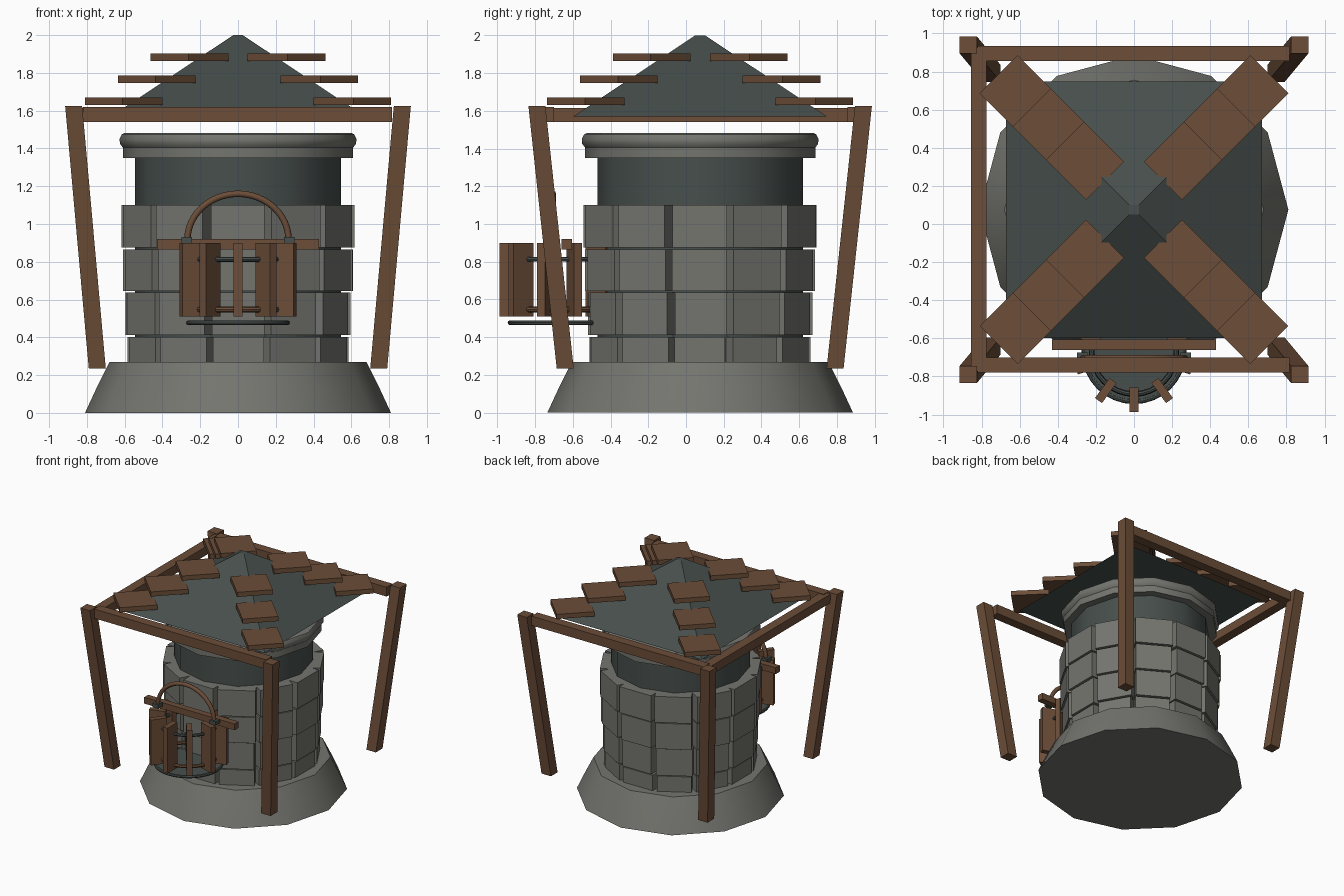
import bpy, bmesh, math, random
from mathutils import Vector, Matrix

if "Cube" in bpy.data.objects:
    bpy.data.objects.remove(bpy.data.objects["Cube"])

random.seed(4)
CY = 0.075                     # well centre
BY = -0.67                     # bucket centre


def material(name, col):
    m = bpy.data.materials.new(name)
    m.diffuse_color = (*col, 1)
    m.use_nodes = True
    m.node_tree.nodes["Principled BSDF"].inputs["Base Color"].default_value = m.diffuse_color
    return m


STONE = material("grey stone", (0.175, 0.178, 0.158))
DARK = material("dark slate", (0.062, 0.078, 0.073))
WOOD = material("brown wood", (0.15, 0.075, 0.04))


def finish(name, bm, mat, smooth=None):
    bmesh.ops.recalc_face_normals(bm, faces=bm.faces)
    me = bpy.data.meshes.new(name)
    bm.to_mesh(me)
    bm.free()
    me.materials.append(mat)
    ob = bpy.data.objects.new(name, me)
    bpy.context.collection.objects.link(ob)
    if smooth:
        bpy.ops.object.select_all(action='DESELECT')
        ob.select_set(True)
        bpy.context.view_layer.objects.active = ob
        bpy.ops.object.shade_smooth_by_angle(angle=math.radians(smooth))
    return ob


def add_box(bm, size, matrix):
    bmesh.ops.create_cube(bm, size=1, matrix=matrix @ Matrix.Diagonal((*size, 1)))


def box(name, lo, hi, mat):
    lo, hi = Vector(lo), Vector(hi)
    bm = bmesh.new()
    add_box(bm, hi - lo, Matrix.Translation((lo + hi) / 2))
    return finish(name, bm, mat)


def lathe(name, profile, mat, centre, n=12, closed=False):
    """Turn (radius, z) points about a vertical axis; radius 0 is a pole."""
    bm = bmesh.new()
    rings = []
    for r, z in profile:
        if r == 0:
            rings.append([bm.verts.new((*centre, z))] * n)
        else:
            rings.append([bm.verts.new((centre[0] + r * math.cos(math.tau * i / n),
                                        centre[1] + r * math.sin(math.tau * i / n), z))
                          for i in range(n)])
    pairs = list(zip(rings, rings[1:])) + ([(rings[-1], rings[0])] if closed else [])
    for a, b in pairs:
        for i in range(n):
            j = (i + 1) % n
            vs = list(dict.fromkeys((a[i], a[j], b[j], b[i])))
            bm.faces.new(vs)
    return finish(name, bm, mat, 35)


def hoop(name, r, z, t, mat):
    prof = [(r + t * math.cos(math.tau * k / 8), z + t * math.sin(math.tau * k / 8))
            for k in range(8)]
    return lathe(name, prof, mat, (0, BY), 32, True)


# Stone foot, inner shaft and rim
lathe("base", [(0, 0), (0.81, 0), (0.745, 0.14), (0.68, 0.27), (0, 0.27)], STONE, (0, CY))
lathe("shaft", [(0.545, 0.26), (0.545, 1.38), (0.49, 1.38), (0.49, 0.4), (0, 0.4)],
      DARK, (0, CY))
lathe("rim", [(0.48, 1.35), (0.61, 1.35), (0.61, 1.405), (0.625, 1.425), (0.627, 1.45),
              (0.615, 1.475), (0.6, 1.482), (0.48, 1.482)], STONE, (0, CY), 12, True)

# Rings of stone blocks
for row, (z0, z1, r) in enumerate([(0.25, 0.402, 0.585), (0.412, 0.638, 0.594),
                                   (0.645, 0.866, 0.608), (0.876, 1.10, 0.617)]):
    bm = bmesh.new()
    for i in range(12):
        turn = Matrix.Rotation(math.tau * i / 12 + random.uniform(-0.008, 0.008), 4, 'Z')
        place = Matrix.Translation((0, CY, 0)) @ turn @ Matrix.Translation(
            (r - 0.06, 0, (z0 + z1) / 2))
        add_box(bm, (0.12, 0.475 * r + random.uniform(-0.012, 0.006), z1 - z0), place)
    finish(f"stone_course_{row + 1}", bm, STONE)

# Leaning posts
for sx in (-1, 1):
    for sy in (-1, 1):
        low = Vector((sx * 0.745, CY + sy * 0.715, 0.235))
        high = Vector((sx * 0.87, CY + sy * 0.865, 1.625))
        bm = bmesh.new()
        add_box(bm, (0.09, 0.09, 1), Matrix.Translation((0, 0, 0.5)))
        for v in bm.verts:
            v.co = Vector((v.co.x, v.co.y, 0)) + low.lerp(high, v.co.z)
        finish("post", bm, WOOD)

# Top beams on three sides
box("front_beam", (-0.82, -0.78, 1.54), (0.815, -0.70, 1.62), WOOD)
box("back_beam", (-0.82, 0.855, 1.54), (0.815, 0.935, 1.62), WOOD)
box("left_beam", (-0.855, -0.77, 1.54), (-0.775, 0.925, 1.615), WOOD)

# Pyramid roof with a small flat tip
bm = bmesh.new()
bmesh.ops.create_cone(bm, cap_ends=True, segments=4, radius1=0.672 * math.sqrt(2),
                      radius2=0.025 * math.sqrt(2), depth=0.43,
                      matrix=Matrix.Translation((0, CY, 1.785))
                      @ Matrix.Rotation(math.pi / 4, 4, 'Z'))
finish("roof", bm, DARK)

# Stepped planks along the roof ridges
for off, z in [(0.605, 1.65), (0.431, 1.766), (0.257, 1.883)]:
    bm = bmesh.new()
    for k in range(4):
        turn = Matrix.Rotation(math.pi / 4 + k * math.pi / 2, 4, 'Z')
        add_box(bm, (0.298, 0.283, 0.04), Matrix.Translation((0, CY, z)) @ turn
                @ Matrix.Translation((off * math.sqrt(2), 0, 0)))
    finish("roof_planks", bm, WOOD)

# Bucket: radial staves, hoops and floor
bm = bmesh.new()
for k in range(10):
    turn = Matrix.Rotation(-math.pi / 2 + k * math.tau / 10, 4, 'Z')
    add_box(bm, (0.13, 0.045, 0.39), Matrix.Translation((0, BY, 0.705)) @ turn
            @ Matrix.Translation((0.252, 0, 0)))
finish("bucket_staves", bm, WOOD)
hoop("upper_hoop", 0.222, 0.813, 0.013, DARK)
hoop("lower_hoop", 0.222, 0.547, 0.015, WOOD)
hoop("bottom_hoop", 0.262, 0.477, 0.013, DARK)
lathe("bucket_floor", [(0, 0.470), (0.262, 0.470), (0.262, 0.484), (0, 0.484)],
      DARK, (0, BY), 32)

# Crossbar and handle brackets
box("crossbar", (-0.43, -0.66, 0.866), (0.43, -0.605, 0.92), WOOD)
for s in (-1, 1):
    box("handle_bracket", (s * 0.272 - 0.028, -0.735, 0.9),
        (s * 0.272 + 0.028, -0.675, 0.932), DARK)

# Arched handle
cu = bpy.data.curves.new("handle", 'CURVE')
cu.dimensions = '3D'
cu.bevel_depth = 0.017
cu.bevel_resolution = 2
cu.use_fill_caps = True
sp = cu.splines.new('POLY')
sp.points.add(24)
for i, p in enumerate(sp.points):
    a = math.pi * i / 24
    p.co = (0.268 * math.cos(a), -0.705, 0.915 + 0.245 * math.sin(a), 1)
cu.materials.append(WOOD)
bpy.context.collection.objects.link(bpy.data.objects.new("handle", cu))
